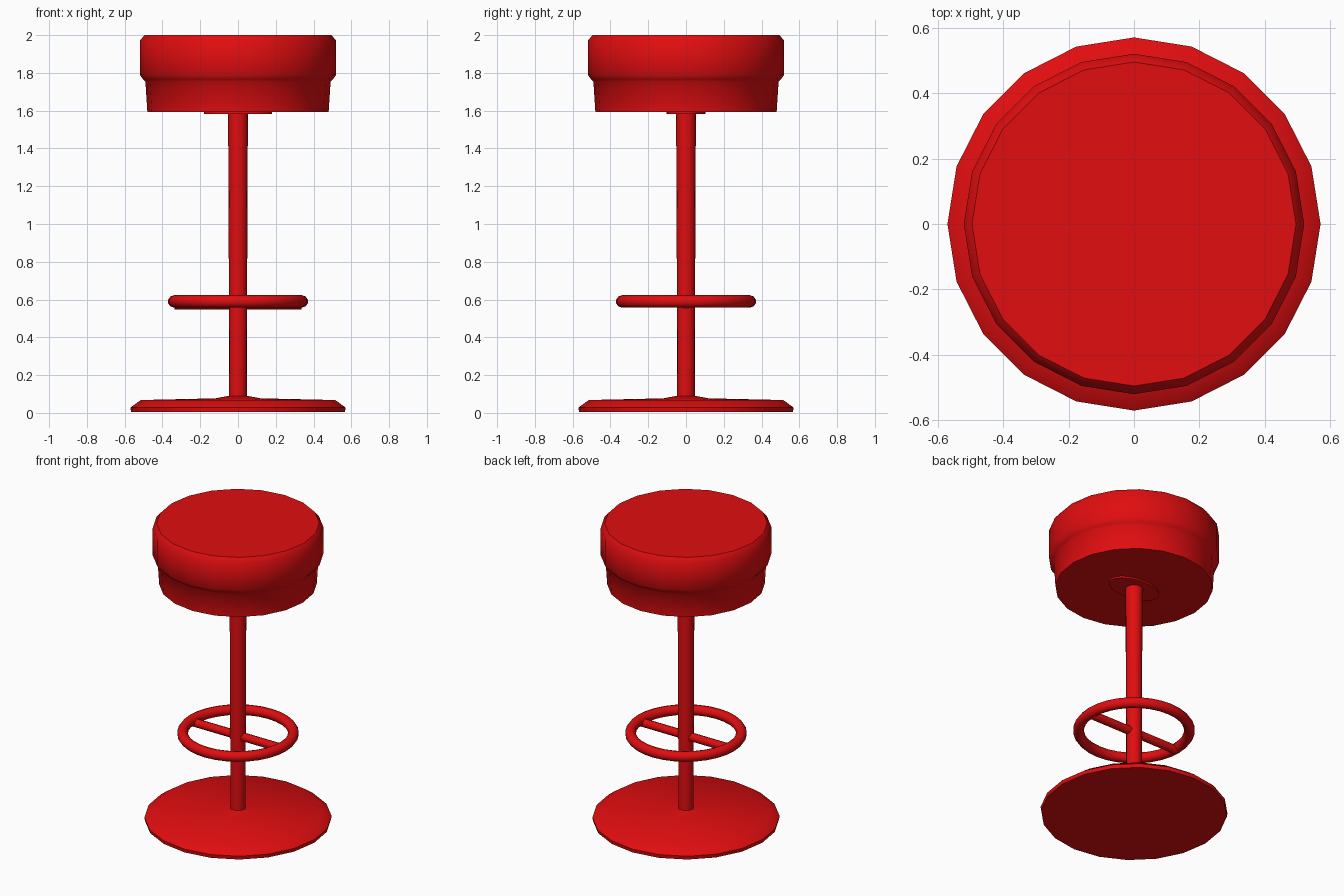
import bpy, bmesh
from math import pi, radians, cos, sin
from mathutils import Matrix

cube = bpy.data.objects.get("Cube")
if cube:
    bpy.data.objects.remove(cube, do_unlink=True)

RED = (0.75, 0.004, 0.005, 1)
red = bpy.data.materials.new("glossy red")
red.use_nodes = True
red.diffuse_color = RED
red.node_tree.nodes["Principled BSDF"].inputs["Base Color"].default_value = RED


def finish(name, bm, angle):
    bmesh.ops.recalc_face_normals(bm, faces=bm.faces)
    mesh = bpy.data.meshes.new(name)
    bm.to_mesh(mesh)
    bm.free()
    mesh.materials.append(red)
    obj = bpy.data.objects.new(name, mesh)
    bpy.context.collection.objects.link(obj)
    bpy.ops.object.select_all(action='DESELECT')
    obj.select_set(True)
    bpy.context.view_layer.objects.active = obj
    bpy.ops.object.shade_smooth_by_angle(angle=radians(angle))
    return obj


def lathe(name, profile, sides=20, angle=45, matrix=None):
    """Revolve (radius, height) points about z and cap both ends."""
    bm = bmesh.new()
    rings = [[bm.verts.new((r * cos(2 * pi * i / sides), r * sin(2 * pi * i / sides), z))
              for i in range(sides)] for r, z in profile]
    for low, high in zip(rings, rings[1:]):
        for i in range(sides):
            j = (i + 1) % sides
            bm.faces.new((low[i], low[j], high[j], high[i]))
    bm.faces.new(rings[0])
    bm.faces.new(rings[-1])
    if matrix:
        bm.transform(matrix)
    return finish(name, bm, angle)


# Padded seat with a stepped lower band
lathe("seat", [(0.48, 1.593), (0.49, 1.752), (0.502, 1.765), (0.52, 1.79),
               (0.52, 1.97), (0.495, 2.0)])

# Oval mounting plate under the seat
lathe("seat_plate", [(0.18, 1.582), (0.18, 1.6)],
      matrix=Matrix.Diagonal((1, 0.58, 1, 1)))

# Column, slightly wider toward the top
lathe("post", [(0.047, 0.06), (0.048, 0.6), (0.052, 1.5), (0.054, 1.6)], sides=16)

# Round floor base
lathe("base", [(0.566, 0.004), (0.57, 0.028), (0.515, 0.068), (0.12, 0.077),
               (0.05, 0.09), (0.03, 0.092)], angle=60)

# Foot ring
bm = bmesh.new()
steps, tube = 32, 10
loops = []
for i in range(steps):
    a = 2 * pi * i / steps
    loop = []
    for k in range(tube):
        b = 2 * pi * (k + 0.5) / tube
        r = 0.338 + 0.033 * cos(b)
        loop.append(bm.verts.new((r * cos(a), r * sin(a), 0.59 + 0.033 * sin(b))))
    loops.append(loop)
for i in range(steps):
    here, there = loops[i], loops[(i + 1) % steps]
    for k in range(tube):
        m = (k + 1) % tube
        bm.faces.new((here[k], there[k], there[m], here[m]))
finish("foot_ring", bm, 60)

# Crossbar joining the ring to the post
lathe("foot_ring_crossbar", [(0.027, -0.335), (0.027, 0.335)], sides=10,
      matrix=Matrix.Translation((0, 0, 0.575)) @ Matrix.Rotation(pi / 2, 4, 'Y'))
